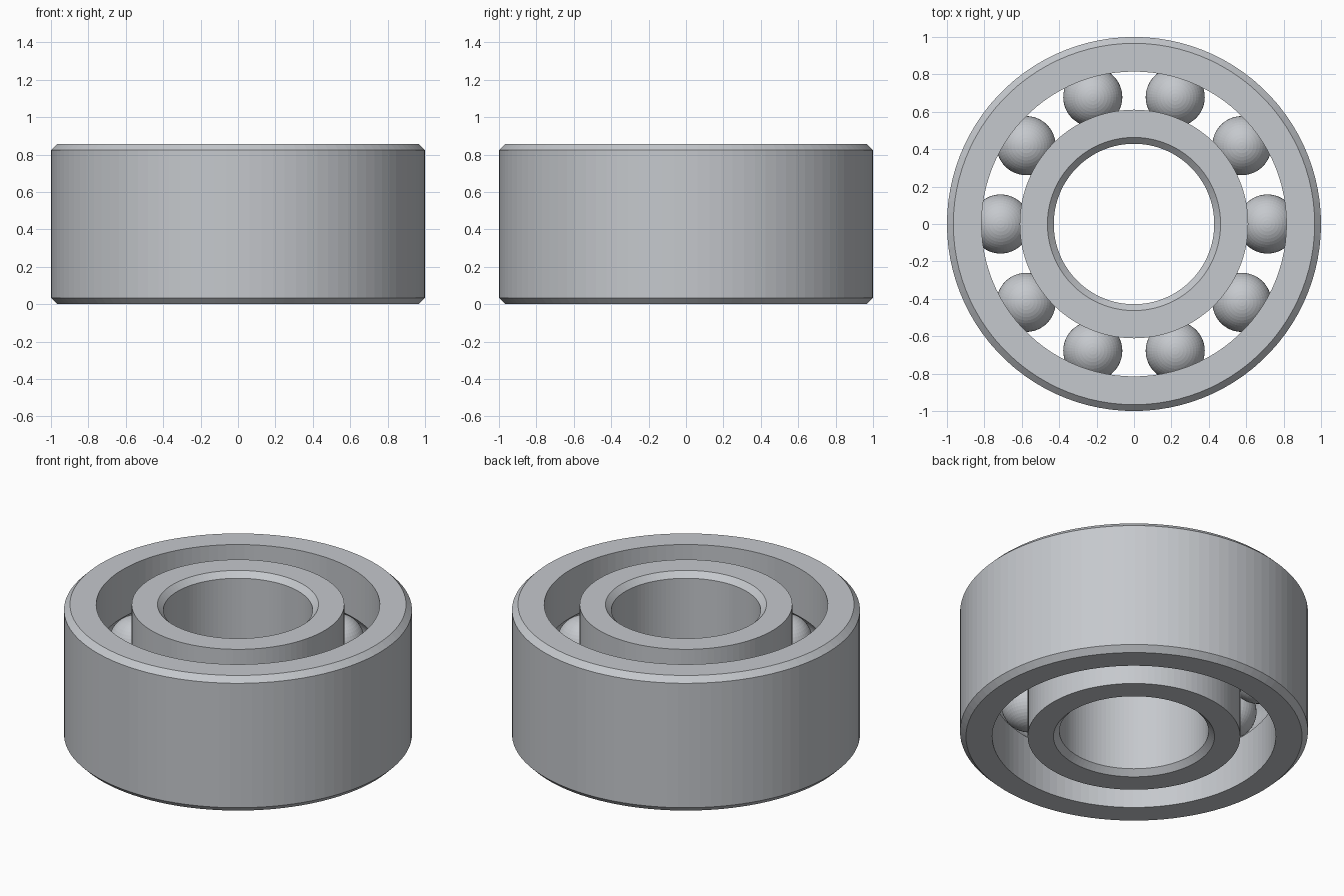
import bpy, bmesh
from math import sin, cos, pi, acos
from mathutils import Vector, Matrix

cube = bpy.data.objects.get("Cube")
if cube:
    bpy.data.objects.remove(cube, do_unlink=True)

HEIGHT = 0.857
MID = HEIGHT / 2
CHAMFER = 0.034
BORE, INNER_LAND, OUTER_LAND, RIM = 0.429, 0.611, 0.815, 1.0
PITCH = (INNER_LAND + OUTER_LAND) / 2
BALL_RADIUS, GROOVE_RADIUS = 0.158, 0.16
BALLS, SEGMENTS = 10, 100

steel = bpy.data.materials.new("steel_grey")
steel.use_nodes = True
colour = (0.56, 0.58, 0.61, 1)
steel.diffuse_color = colour
steel.node_tree.nodes["Principled BSDF"].inputs["Base Color"].default_value = colour


def add_object(name, bm):
    mesh = bpy.data.meshes.new(name)
    bm.to_mesh(mesh)
    bm.free()
    mesh.materials.append(steel)
    obj = bpy.data.objects.new(name, mesh)
    bpy.context.collection.objects.link(obj)
    return obj


def ring(name, plain, land):
    """Revolve a ring with a chamfered plain side and a ball groove in its land."""
    side = 1 if land > plain else -1      # direction from plain side to land
    lip = plain + side * CHAMFER
    profile = [(land, HEIGHT), (lip, HEIGHT), (plain, HEIGHT - CHAMFER),
               (plain, CHAMFER), (lip, 0), (land, 0)]
    # Groove arc, centred on the ball circle
    spread = acos(abs(land - PITCH) / GROOVE_RADIUS)
    steps = 14
    for i in range(steps + 1):
        a = -spread + 2 * spread * i / steps
        profile.append((PITCH - side * GROOVE_RADIUS * cos(a),
                        MID + GROOVE_RADIUS * sin(a)))
    bm = bmesh.new()
    verts = [bm.verts.new((r, 0, z)) for r, z in profile]
    edges = [bm.edges.new((v, verts[i - 1])) for i, v in enumerate(verts)]
    bmesh.ops.spin(bm, geom=verts + edges, cent=(0, 0, 0), axis=(0, 0, 1),
                   angle=2 * pi, steps=SEGMENTS, use_merge=True)
    bmesh.ops.remove_doubles(bm, verts=bm.verts, dist=1e-5)
    bmesh.ops.recalc_face_normals(bm, faces=bm.faces)
    return add_object(name, bm)


# Inner and outer races
ring("inner_ring", BORE, INNER_LAND)
ring("outer_ring", RIM, OUTER_LAND)

# Balls evenly spaced between the races
for n in range(BALLS):
    a = 2 * pi * n / BALLS
    bm = bmesh.new()
    bmesh.ops.create_uvsphere(bm, u_segments=48, v_segments=24, radius=BALL_RADIUS)
    place = Matrix.Translation(Vector((PITCH * cos(a), PITCH * sin(a), MID)))
    bmesh.ops.transform(bm, matrix=place, verts=bm.verts)
    add_object(f"ball_{n + 1}", bm)
